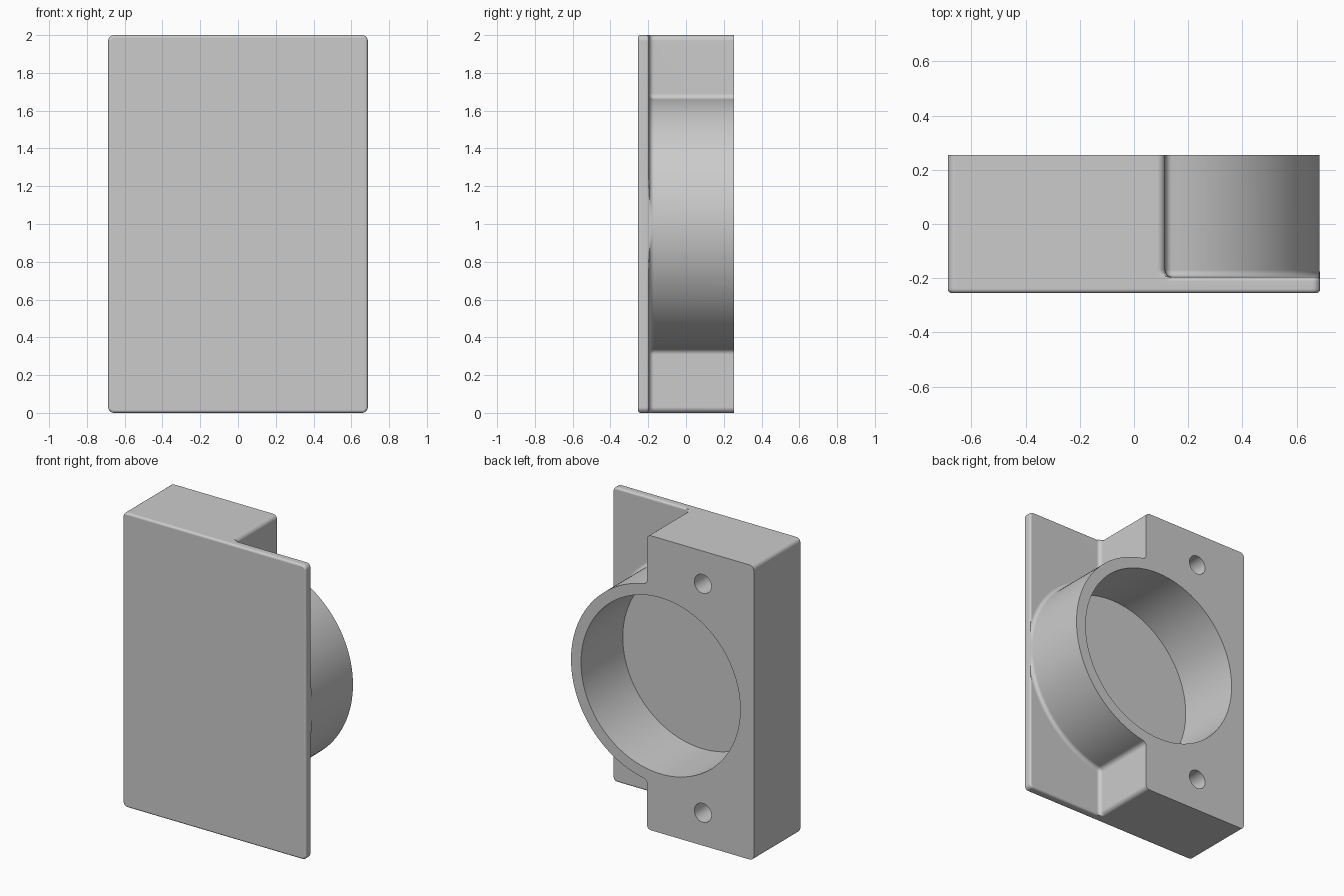
import bpy, bmesh, math
from mathutils import Matrix

if "Cube" in bpy.data.objects:
    bpy.data.objects.remove(bpy.data.objects["Cube"])

W, H, D = 0.6875, 2.0, 0.255        # half width, height, half depth
PB = -0.195                         # back of the thin front plate
XE, CX, R, BORE = 0.115, 0.012, 0.673, 0.598
C, F, Q = 0.03, 0.03, 0.025         # corner radius, side fillet, base fillet
PI = math.pi


def arc(cx, cz, r, a0, a1, n):
    return [(cx + r * math.cos(a0 + (a1 - a0) * i / n),
             cz + r * math.sin(a0 + (a1 - a0) * i / n)) for i in range(n + 1)]


def plate_outline(inset):
    r, pts = C - inset, []
    for k, (x, z) in enumerate([(W - C, H - C), (C - W, H - C), (C - W, C), (W - C, C)]):
        pts += arc(x, z, r, k * PI / 2, (k + 1) * PI / 2, 6)
    return pts


def boss_outline(d):
    # block joined to round cup, grown outward by d and kept inside the plate
    ox = XE + F - CX
    oz = math.sqrt((R + F) ** 2 - ox ** 2)
    a = math.atan2(oz, ox)
    top = arc(CX, 1, R + d, 0, a, 40)
    top += arc(XE + F, 1 + oz, F - d, a + PI, PI, 6)
    top += arc(XE - C, H - C, C + d, 0, PI / 2, 6)
    top += arc(C - W, H - C, C, PI / 2, PI, 6)
    pts = top + [(x, H - z) for x, z in reversed(top[1:])]
    return [(min(x, W - 0.001), min(max(z, 0), H)) for x, z in pts]


def loft(name, rings):
    bm = bmesh.new()
    loops = [[bm.verts.new((x, y, z)) for x, z in pts] for y, pts in rings]
    n = len(loops[0])
    for a, b in zip(loops, loops[1:]):
        for i in range(n):
            bm.faces.new((a[i], a[(i + 1) % n], b[(i + 1) % n], b[i]))
    bm.faces.new(loops[0])
    bm.faces.new(loops[-1])
    bmesh.ops.remove_doubles(bm, verts=bm.verts, dist=1e-5)
    bmesh.ops.recalc_face_normals(bm, faces=bm.faces)
    me = bpy.data.meshes.new(name)
    bm.to_mesh(me)
    bm.free()
    ob = bpy.data.objects.new(name, me)
    bpy.context.collection.objects.link(ob)
    return ob


def boolean(target, other, op):
    m = target.modifiers.new(op, 'BOOLEAN')
    m.operation, m.solver, m.object = op, 'EXACT', other
    bpy.context.view_layer.objects.active = target
    bpy.ops.object.modifier_apply(modifier=m.name)
    bpy.data.objects.remove(other)


def drill(x, z, r, y0, n):
    ring = arc(x, z, r, 0, 2 * PI * (n - 1) / n, n - 1)
    return loft("cutter", [(y0, ring), (D + 0.1, ring)])


# front plate with rounded front and back edges
steps = [i * PI / 8 for i in range(5)]
B = 0.015
rings = [(-D + B * (1 - math.sin(t)), plate_outline(B * (1 - math.cos(t)))) for t in reversed(steps)]
rings += [(PB - B * (1 - math.sin(t)), plate_outline(B * (1 - math.cos(t)))) for t in steps]
housing = loft("latch_housing", rings)

# mounting block and cup, flaring into the plate
rings = [(PB - 0.035, boss_outline(Q))]
rings += [(PB + Q * (1 - math.cos(t)), boss_outline(Q * (1 - math.sin(t)))) for t in steps]
rings += [(D, boss_outline(0))]
boolean(housing, loft("block_and_cup", rings), 'UNION')

# round pocket and two screw holes
boolean(housing, drill(CX, 1, BORE, PB + 0.002, 96), 'DIFFERENCE')
for z in (0.223, 1.777):
    boolean(housing, drill(-0.305, z, 0.064, -0.1, 32), 'DIFFERENCE')

# smooth shading with crisp edges
bpy.ops.object.select_all(action='DESELECT')
housing.select_set(True)
bpy.context.view_layer.objects.active = housing
bpy.ops.object.shade_smooth_by_angle(angle=math.radians(32))
wn = housing.modifiers.new("flat_normals", 'WEIGHTED_NORMAL')
wn.keep_sharp = True
